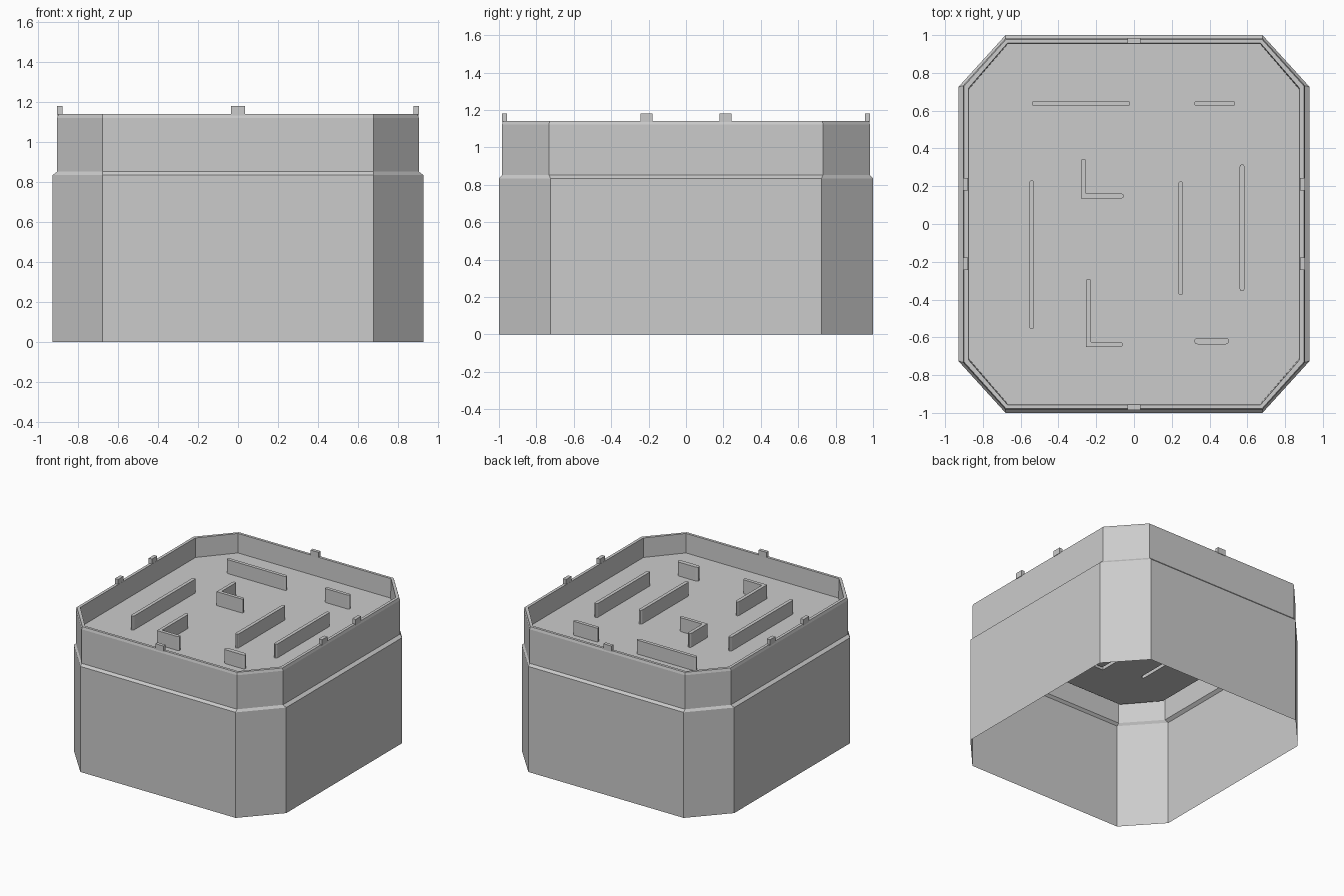
import bpy, bmesh
from mathutils import Vector

if "Cube" in bpy.data.objects:
    bpy.data.objects.remove(bpy.data.objects["Cube"])

FLOOR_Z, FENCE_TOP = 0.99, 1.10


def finish(bm, name):
    bmesh.ops.recalc_face_normals(bm, faces=bm.faces)
    mesh = bpy.data.meshes.new(name)
    bm.to_mesh(mesh)
    bm.free()
    obj = bpy.data.objects.new(name, mesh)
    bpy.context.collection.objects.link(obj)
    return obj


def octagon(x, y, cx, cy):
    """Chamfered rectangle, counter-clockwise."""
    return [(x, -cy), (x, cy), (cx, y), (-cx, y),
            (-x, cy), (-x, -cy), (-cx, -y), (cx, -y)]


def ring(bm, pts, z):
    return [bm.verts.new((p[0], p[1], z)) for p in pts]


def bridge(bm, a, b):
    for i in range(len(a)):
        j = (i + 1) % len(a)
        bm.faces.new((a[i], a[j], b[j], b[i]))


def outline(path, width):
    """Outline of a thin wall along a path, with rounded ends."""
    pts = [Vector(p) for p in path]
    h = width / 2
    dirs = [(b - a).normalized() for a, b in zip(pts, pts[1:])]
    left, right = [], []
    for i, p in enumerate(pts):
        if 0 < i < len(pts) - 1:
            n = sum(((Vector((-d.y, d.x))) for d in dirs[i - 1:i + 1]), Vector((0, 0)))
            left.append(p + n * h)
            right.append(p - n * h)
        else:
            d = dirs[0] if i == 0 else dirs[-1]
            n = Vector((-d.y, d.x))
            out = -d if i == 0 else d
            caps = [p - out * h, p - out * h * 0.3, p]
            sides = [1.0, 0.75, 0.35]
            if i == 0:
                caps.reverse()
                sides.reverse()
            left += [c + n * h * s for c, s in zip(caps, sides)]
            right += [c - n * h * s for c, s in zip(caps, sides)]
    return right + left[::-1]


# Outer casing: open skirt, sloped ledge, upper wall, rim and inner wall
profile = [
    (0.93, 1.00, 0.68, 0.725, 0.0),
    (0.93, 1.00, 0.68, 0.725, 0.835),
    (0.906, 0.983, 0.68, 0.732, 0.853),
    (0.906, 0.983, 0.68, 0.732, 1.122),
    (0.90, 0.978, 0.677, 0.73, 1.142),
    (0.877, 0.957, 0.67, 0.718, 1.142),
    (0.873, 0.953, 0.668, 0.715, FLOOR_Z),
]
bm = bmesh.new()
rings = [ring(bm, octagon(*p[:4]), p[4]) for p in profile]
for a, b in zip(rings, rings[1:]):
    bridge(bm, a, b)
finish(bm, "casing")

# Raised maze walls: (centre path, thickness)
fences = [
    ([(-0.54, 0.638), (-0.02, 0.638)], 0.027),
    ([(0.32, 0.638), (0.535, 0.638)], 0.027),
    ([(-0.542, 0.23), (-0.542, -0.555)], 0.027),
    ([(0.247, 0.225), (0.247, -0.375)], 0.027),
    ([(0.572, 0.315), (0.572, -0.355)], 0.027),
    ([(0.32, -0.62), (0.502, -0.62)], 0.035),
    ([(-0.268, 0.345), (-0.268, 0.148), (-0.055, 0.148)], 0.027),
    ([(-0.24, -0.29), (-0.24, -0.638), (-0.06, -0.638)], 0.027),
]
outlines = [outline(p, w) for p, w in fences]
bm = bmesh.new()
for pts in outlines:
    base, top = ring(bm, pts, FLOOR_Z), ring(bm, pts, FENCE_TOP)
    bridge(bm, base, top)
    bm.faces.new(top)
finish(bm, "maze_walls")

# Tray floor, open beneath each hollow wall
bm = bmesh.new()
for pts in [octagon(*profile[-1][:4])] + outlines:
    vs = ring(bm, pts, FLOOR_Z)
    for i in range(len(vs)):
        bm.edges.new((vs[i - 1], vs[i]))
bmesh.ops.triangle_fill(bm, use_beauty=True, use_dissolve=False,
                        edges=bm.edges[:], normal=(0, 0, 1))
finish(bm, "tray_floor")


# Locating tabs on the rim
def tab(name, x, y, sx, sy):
    bpy.ops.mesh.primitive_cube_add(size=1, location=(x, y, 1.158))
    obj = bpy.context.object
    obj.name = name
    obj.scale = (sx, sy, 0.046)


for s in (-1, 1):
    tab("end_tab", 0, s * 0.97, 0.07, 0.027)
    for t in (-1, 1):
        tab("side_tab", s * 0.892, t * 0.211, 0.028, 0.066)
